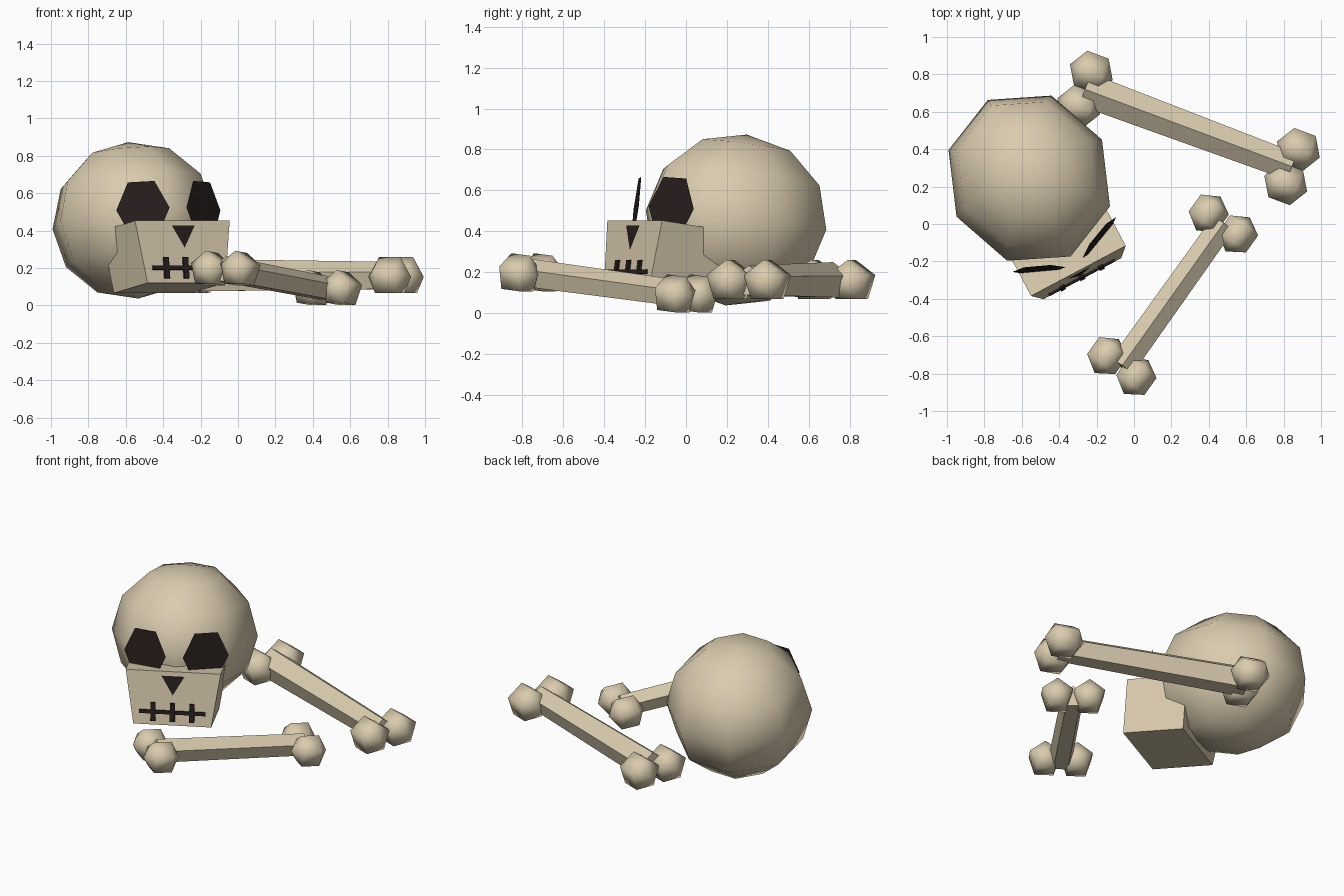
import bpy, bmesh
from math import sin, cos, pi, radians
from mathutils import Matrix, Vector

if "Cube" in bpy.data.objects:
    bpy.data.objects.remove(bpy.data.objects["Cube"])


def material(name, rgb):
    m = bpy.data.materials.new(name)
    m.diffuse_color = (*rgb, 1)
    m.use_nodes = True
    m.node_tree.nodes["Principled BSDF"].inputs["Base Color"].default_value = m.diffuse_color
    return m


BONE = material("bone", (0.70, 0.60, 0.43))
DARK = material("dark", (0.02, 0.013, 0.012))


def finish(name, bm, mat, matrix, smooth=False):
    bmesh.ops.recalc_face_normals(bm, faces=bm.faces)
    for f in bm.faces:
        f.smooth = smooth
    mesh = bpy.data.meshes.new(name)
    bm.to_mesh(mesh)
    bm.free()
    mesh.materials.append(mat)
    ob = bpy.data.objects.new(name, mesh)
    ob.matrix_world = matrix
    bpy.context.collection.objects.link(ob)
    return ob


def lathe(name, profile, sides, mat, matrix, smooth=False):
    """Stack of n-gons along local z; profile is (z, radius), radius 0 is a pole."""
    bm = bmesh.new()
    rings = []
    for z, r in profile:
        n = sides if r > 1e-6 else 1
        rings.append([bm.verts.new((r * cos(2 * pi * i / sides), r * sin(2 * pi * i / sides), z))
                      for i in range(n)])
    for a, b in zip(rings, rings[1:]):
        for i in range(sides):
            j = (i + 1) % sides
            quad = [a[i % len(a)], a[j % len(a)], b[j % len(b)], b[i % len(b)]]
            bm.faces.new(list(dict.fromkeys(quad)))
    for ring in (rings[0], rings[-1]):
        if len(ring) > 1:
            bm.faces.new(ring)
    return finish(name, bm, mat, matrix, smooth)


def ball(name, r, sides, steps, mat, matrix):
    profile = [(-r * cos(pi * i / steps), r * sin(pi * i / steps)) for i in range(steps + 1)]
    return lathe(name, profile, sides, mat, matrix, True)


def disc(name, sides, rx, rz, start, matrix):
    """Flat polygon facing local -y."""
    bm = bmesh.new()
    bm.faces.new([bm.verts.new((rx * cos(start + 2 * pi * i / sides), 0,
                                rz * sin(start + 2 * pi * i / sides))) for i in range(sides)])
    return finish(name, bm, DARK, matrix)


def box(name, centre, size, mat, matrix, bottom_scale=1):
    bm = bmesh.new()
    bmesh.ops.create_cube(bm, size=1)
    for v in bm.verts:
        if v.co.z < 0:
            v.co.x *= bottom_scale
        v.co = Vector(centre) + v.co * Vector(size)
    return finish(name, bm, mat, matrix)


# skull: turned to its left and tipped back
skull = (Matrix.Translation((-0.56, 0.245, 0.455)) @ Matrix.Rotation(radians(27.9), 4, 'Z')
         @ Matrix.Rotation(radians(-8), 4, 'X'))
ball("cranium", 1, 8, 6, BONE, skull @ Matrix.Diagonal((0.44, 0.478, 0.422, 1)))
box("jaw", (0, -0.36, -0.248), (0.573, 0.39, 0.336), BONE, skull, 0.82)

# eye sockets, nose and stitched mouth
for side, label in ((-1, "left"), (1, "right")):
    disc(f"eye_socket_{label}", 6, 0.143, 0.17, 0,
         skull @ Matrix.Translation((side * 0.183, -0.46, -0.003))
         @ Matrix.Rotation(side * 0.4, 4, 'Z'))
disc("nose", 3, 0.08, 0.08, -pi / 2, skull @ Matrix.Translation((0, -0.562, -0.146)))
box("mouth", (0, -0.556, -0.334), (0.4, 0.02, 0.022), DARK, skull)
for i in (-1, 0, 1):
    box(f"tooth_gap_{i + 2}", (i * 0.117, -0.556, -0.334), (0.03, 0.022, 0.115), DARK, skull)


# loose bones: five-sided tapered shaft with a pair of knobs at each end
def loose_bone(name, start, end, r_start, r_end, r_knob, spread):
    start, end = Vector(start), Vector(end)
    axis = (end - start).normalized()
    side = axis.cross(Vector((0, 0, 1))).normalized()
    up = side.cross(axis)
    turn = Matrix((up, side, axis)).transposed().to_4x4()
    lathe(name + "_shaft", [(0, r_start), ((end - start).length, r_end)], 5, BONE,
          Matrix.Translation(start) @ turn)
    for label, p in (("start", start), ("end", end)):
        for s in (-1, 1):
            ball(f"{name}_knob_{label}_{'a' if s < 0 else 'b'}", r_knob, 5, 3, BONE,
                 Matrix.Translation(p + side * s * spread) @ turn)


loose_bone("long_bone", (-0.262, 0.72, 0.153), (0.845, 0.307, 0.153), 0.096, 0.08, 0.122, 0.097)
loose_bone("short_bone", (-0.067, -0.762, 0.19), (0.476, 0.0, 0.087), 0.075, 0.07, 0.112, 0.096)
